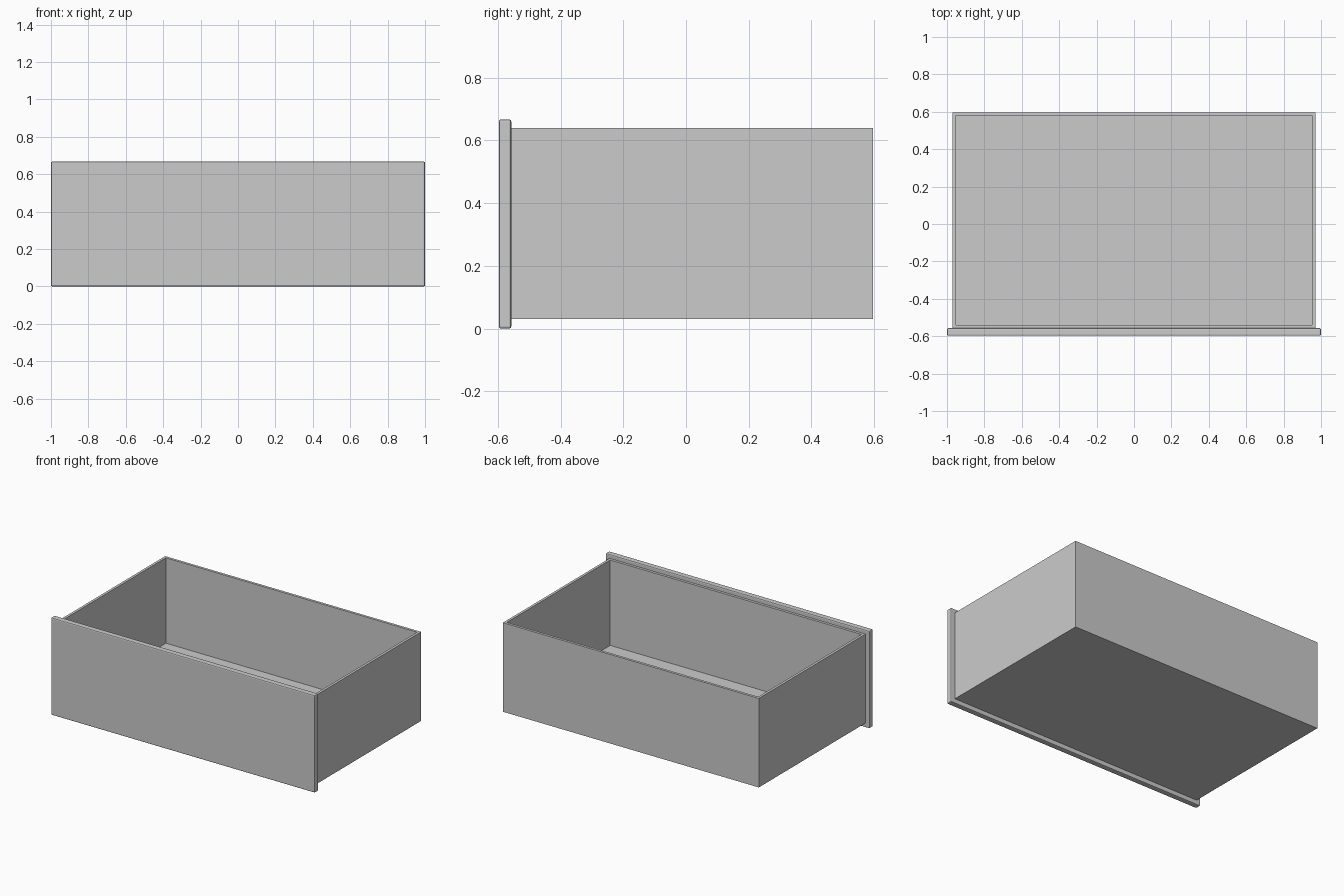
import bpy
import bmesh
from mathutils import Vector

if "Cube" in bpy.data.objects:
    bpy.data.objects.remove(bpy.data.objects["Cube"], do_unlink=True)

# One plain grey for the whole drawer
GREY = (0.6, 0.6, 0.6, 1.0)
grey = bpy.data.materials.new("plain grey")
grey.use_nodes = True
grey.diffuse_color = GREY
grey.node_tree.nodes["Principled BSDF"].inputs["Base Color"].default_value = GREY


def make_block(name, low, high):
    """Box spanning two opposite corners."""
    low, high = Vector(low), Vector(high)
    bm = bmesh.new()
    bmesh.ops.create_cube(bm, size=1)
    bmesh.ops.scale(bm, vec=high - low, verts=bm.verts)
    bmesh.ops.translate(bm, vec=(low + high) / 2, verts=bm.verts)
    mesh = bpy.data.meshes.new(name)
    bm.to_mesh(mesh)
    bm.free()
    mesh.materials.append(grey)
    obj = bpy.data.objects.new(name, mesh)
    bpy.context.collection.objects.link(obj)
    return obj


half_x, front_y, back_y = 0.97, -0.557, 0.597
bottom, rim, wall = 0.03, 0.64, 0.025

# Open tray: inset the top face for the rim, then sink it to the floor
tray = make_block("drawer_tray", (-half_x, front_y, bottom), (half_x, back_y, rim))
bm = bmesh.new()
bm.from_mesh(tray.data)
bm.normal_update()
top = max(bm.faces, key=lambda f: f.normal.z)
bmesh.ops.inset_region(bm, faces=[top], thickness=wall)
sunk = bmesh.ops.extrude_discrete_faces(bm, faces=[top])["faces"]
bmesh.ops.translate(bm, vec=(0, 0, bottom + wall - rim), verts=sunk[0].verts)
bm.to_mesh(tray.data)
bm.free()

# Front panel, overlapping the tray on every side, with softened edges
panel = make_block("front_panel", (-1, -0.597, 0), (1, front_y, 0.667))
bevel = panel.modifiers.new("softened edges", "BEVEL")
bevel.width = 0.007
bevel.segments = 2
